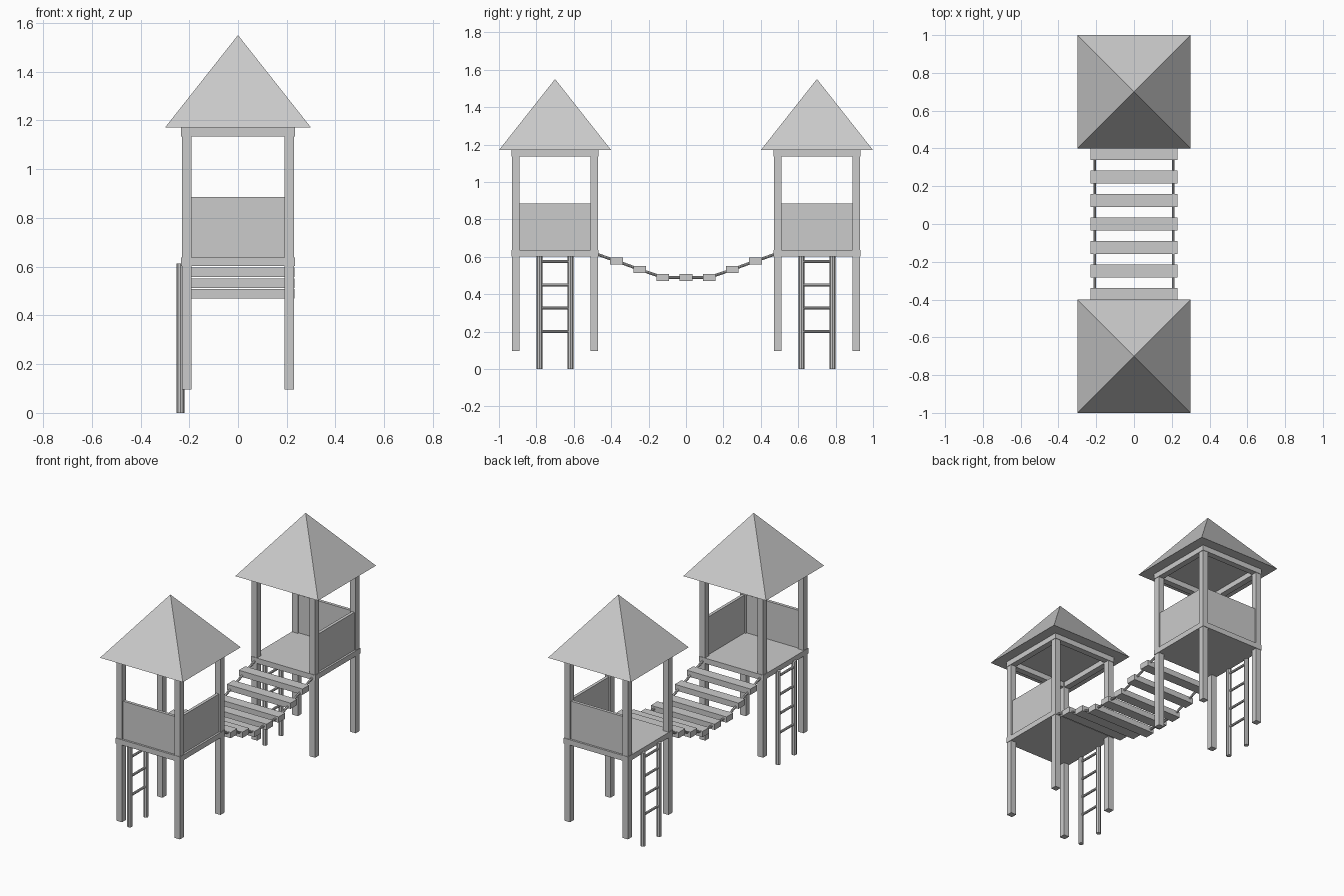
import bpy, math
from mathutils import Vector

if "Cube" in bpy.data.objects:
    bpy.data.objects.remove(bpy.data.objects["Cube"])


def box(name, lo, hi):
    """Axis-aligned box between two corners."""
    lo, hi = Vector(lo), Vector(hi)
    bpy.ops.mesh.primitive_cube_add(size=1, location=(lo + hi) / 2)
    ob = bpy.context.object
    ob.name = name
    ob.scale = hi - lo
    bpy.ops.object.transform_apply(location=False, rotation=False, scale=True)
    return ob


def rod(name, a, b, r, sides=8):
    """Faceted rod from a to b."""
    a, b = Vector(a), Vector(b)
    d = b - a
    bpy.ops.mesh.primitive_cylinder_add(vertices=sides, radius=r, depth=d.length,
                                        location=(a + b) / 2)
    ob = bpy.context.object
    ob.name = name
    ob.rotation_euler = d.to_track_quat('Z', 'Y').to_euler()
    return ob


def tower(s):
    """One tower; s = -1 front, +1 back. Outer wall faces s*y."""
    tag = "front" if s < 0 else "back"
    c = 0.7 * s
    # corner posts
    for px in (-0.21, 0.21):
        for py in (c - 0.21, c + 0.21):
            box(tag + "_post", (px - 0.02, py - 0.02, 0.095), (px + 0.02, py + 0.02, 1.165))
    # platform
    box(tag + "_platform", (-0.233, c - 0.233, 0.602), (0.233, c + 0.233, 0.637))
    # top beams
    for k in (-1, 1):
        b = 0.213 * k
        box(tag + "_beam", (-0.233, c + b - 0.02, 1.135), (0.233, c + b + 0.02, 1.17))
        box(tag + "_beam", (b - 0.02, c - 0.193, 1.135), (b + 0.02, c + 0.193, 1.17))
    # outer wall and right wall
    w = c + 0.21 * s
    box(tag + "_outer_wall", (-0.195, w - 0.01, 0.63), (0.195, w + 0.01, 0.885))
    box(tag + "_side_wall", (0.2, c - 0.195, 0.63), (0.22, c + 0.195, 0.885))
    # pyramid roof
    bpy.ops.mesh.primitive_cone_add(vertices=4, radius1=0.3 * math.sqrt(2), radius2=0,
                                    depth=0.38, location=(0, c, 1.36),
                                    rotation=(0, 0, math.pi / 4))
    bpy.context.object.name = tag + "_roof"
    # ladder on the left side
    for k in (-1, 1):
        y = c + 0.083 * k
        rod(tag + "_ladder_rail", (-0.236, y, 0), (-0.236, y, 0.613), 0.0155)
    for i in range(4):
        z = 0.2 + 0.125 * i
        rod(tag + "_ladder_rung", (-0.236, c - 0.08, z), (-0.236, c + 0.08, z), 0.008)


for side in (-1, 1):
    tower(side)

# hanging bridge planks
heights = {0: 0.489, 1: 0.489, 2: 0.532, 3: 0.577}
for i in range(-3, 4):
    y, z = 0.124 * i, heights[abs(i)]
    box("bridge_plank", (-0.231, y - 0.034, z - 0.019), (0.231, y + 0.034, z + 0.019))

# ropes threaded through the planks
path = [(0.124 * i, heights[abs(i)]) for i in range(-3, 4)]
path = [(-0.48, 0.615)] + path + [(0.48, 0.615)]
for x in (-0.208, 0.208):
    for (y0, z0), (y1, z1) in zip(path, path[1:]):
        rod("bridge_rope", (x, y0, z0), (x, y1, z1), 0.0075)
